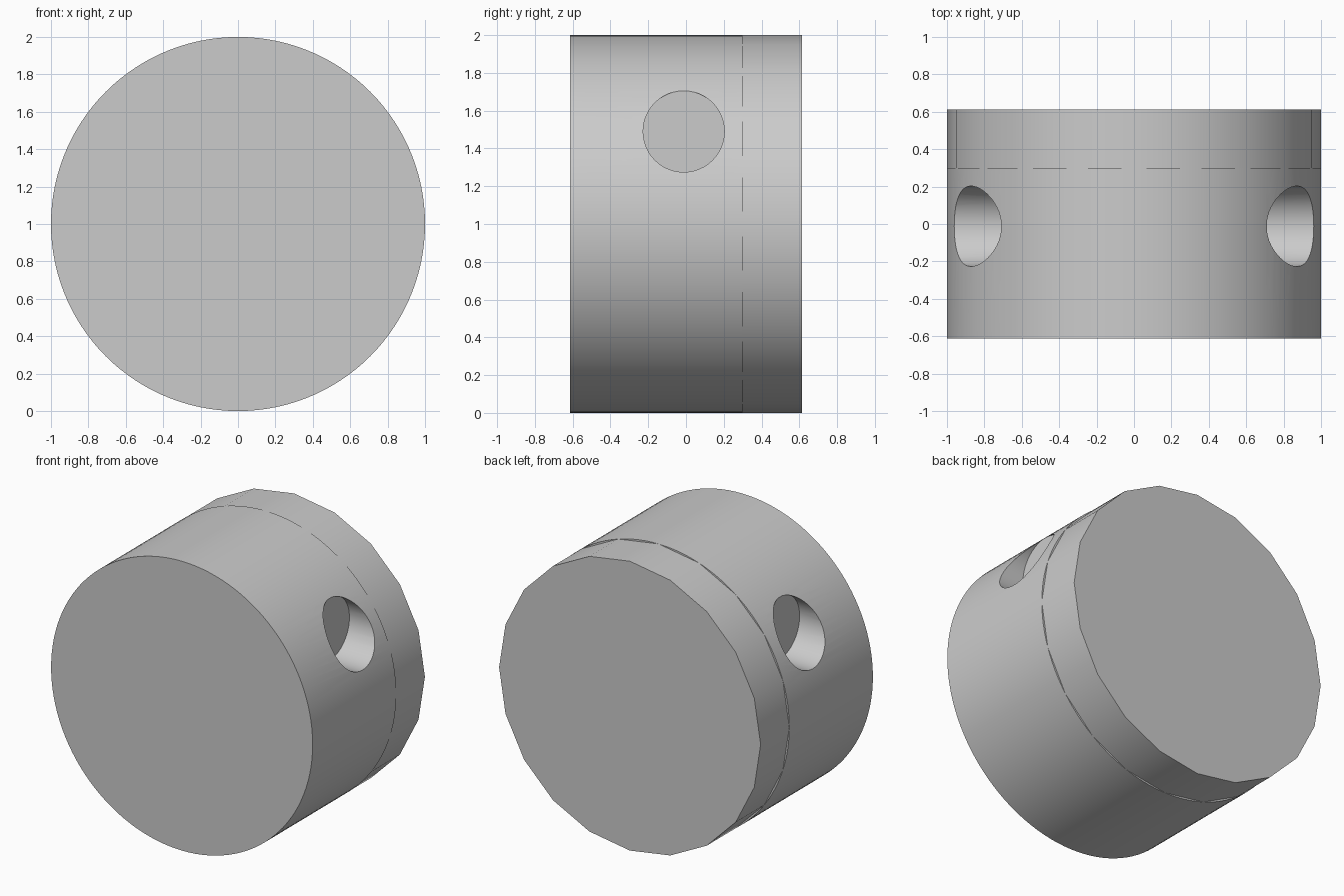
import bpy
from math import pi, radians

if "Cube" in bpy.data.objects:
    bpy.data.objects.remove(bpy.data.objects["Cube"])


def cylinder(name, sides, radius, start, end, axis):
    """Closed cylinder between two points along the x or y axis."""
    length = sum(abs(e - s) for s, e in zip(start, end))
    middle = [(s + e) / 2 for s, e in zip(start, end)]
    rotation = (pi / 2, 0, pi / 2) if axis == "x" else (pi / 2, pi / 2, 0)
    bpy.ops.mesh.primitive_cylinder_add(
        vertices=sides, radius=radius, depth=length, location=middle, rotation=rotation)
    obj = bpy.context.object
    obj.name = name
    bpy.ops.object.transform_apply(location=True, rotation=True, scale=True)
    return obj


def select_only(obj):
    bpy.ops.object.select_all(action="DESELECT")
    obj.select_set(True)
    bpy.context.view_layer.objects.active = obj


# Round main body
body = cylinder("drum_body", 120, 1.0, (0, -0.613, 1), (0, 0.3, 1), "y")

# Blind round holes on both sides
for side, sign in (("right", 1), ("left", -1)):
    cutter = cylinder(side + "_hole_cutter", 48, 0.215,
                      (sign * 0.71, -0.012, 1.49), (sign * 1.3, -0.012, 1.49), "x")
    cutter.hide_render = True
    select_only(body)
    cut = body.modifiers.new(side + "_hole", "BOOLEAN")
    cut.operation = "DIFFERENCE"
    cut.solver = "EXACT"
    cut.object = cutter
    bpy.ops.object.modifier_apply(modifier=cut.name)
    bpy.data.objects.remove(cutter)

# Twenty-sided back plate
back = cylinder("back_plate", 20, 1.0, (0, 0.3, 1), (0, 0.613, 1), "y")

# Smooth walls, sharp rims
for part in (body, back):
    select_only(part)
    bpy.ops.object.shade_smooth_by_angle(angle=radians(30))
